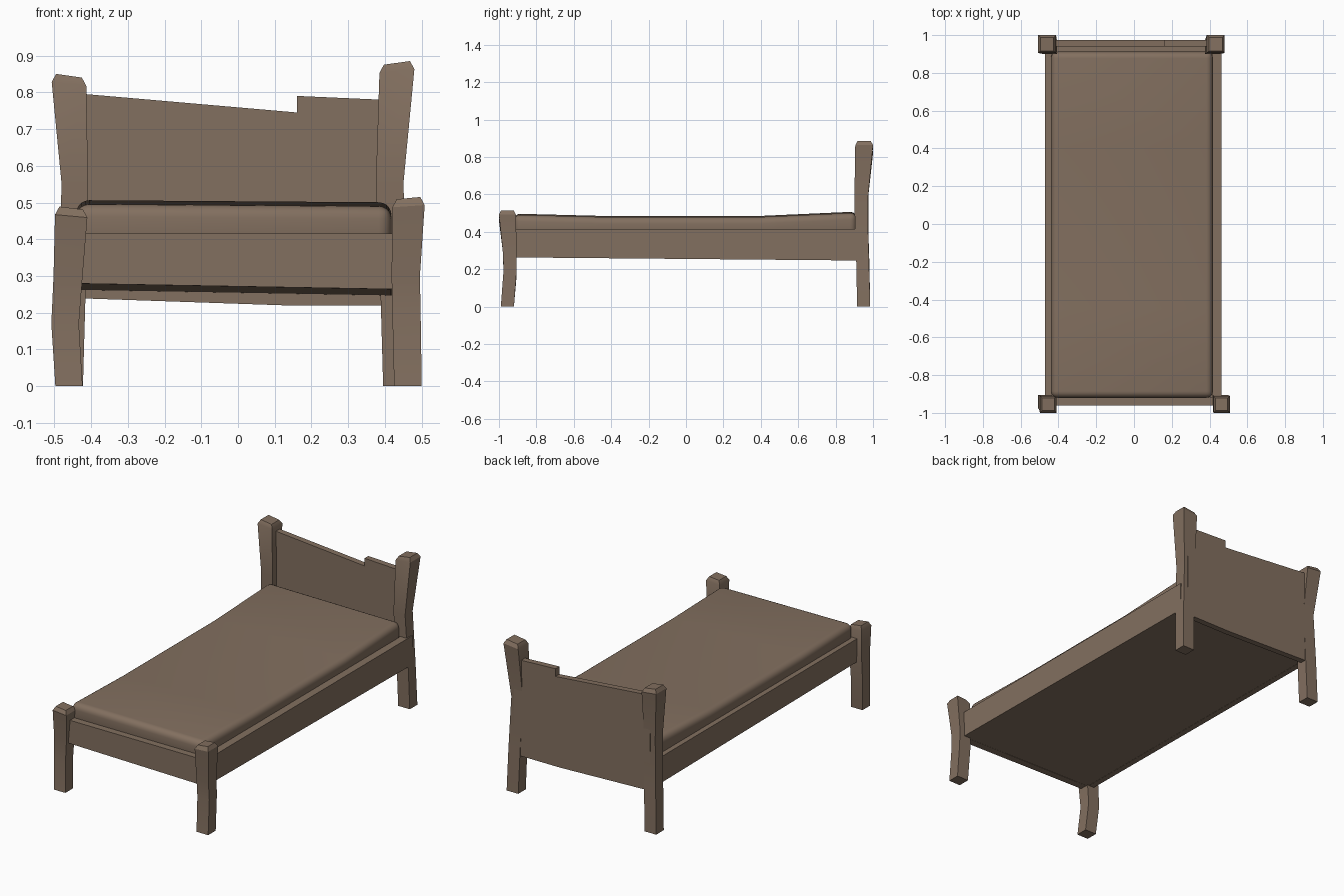
import bpy
import bmesh

cube = bpy.data.objects.get("Cube")
if cube:
    bpy.data.objects.remove(cube, do_unlink=True)

wood = bpy.data.materials.new("brown wood")
wood.use_nodes = True
BROWN = (0.225, 0.16, 0.115, 1)
wood.diffuse_color = BROWN
wood.node_tree.nodes["Principled BSDF"].inputs["Base Color"].default_value = BROWN


def finish(name, bm, smooth=None):
    bmesh.ops.recalc_face_normals(bm, faces=bm.faces[:])
    mesh = bpy.data.meshes.new(name)
    bm.to_mesh(mesh)
    bm.free()
    mesh.materials.append(wood)
    ob = bpy.data.objects.new(name, mesh)
    bpy.context.collection.objects.link(ob)
    if smooth:
        bpy.ops.object.select_all(action="DESELECT")
        ob.select_set(True)
        bpy.context.view_layer.objects.active = ob
        bpy.ops.object.shade_smooth_by_angle(angle=smooth)
    return ob


def loft(name, rings, smooth=None):
    """Skin a closed solid through rings of equal point count."""
    bm = bmesh.new()
    rows = [[bm.verts.new(p) for p in ring] for ring in rings]
    n = len(rows[0])
    for a, b in zip(rows, rows[1:]):
        for i in range(n):
            j = (i + 1) % n
            bm.faces.new((a[i], a[j], b[j], b[i]))
    bm.faces.new(rows[0][::-1])
    bm.faces.new(rows[-1])
    return finish(name, bm, smooth)


def leg(name, stations, tilt):
    """Bent square post; stations are z, x0, x1, y0, y1, ending in a chamfered top."""
    def ring(z, x0, x1, y0, y1, t=0):
        return [(x0, y0, z - t), (x1, y0, z + t), (x1, y1, z + t), (x0, y1, z - t)]
    rings = [ring(*s) for s in stations[:-1]]
    z, x0, x1, y0, y1 = stations[-1]
    c = 0.012
    rings.append(ring(z - 0.022, x0, x1, y0, y1, tilt))
    rings.append(ring(z, x0 + c, x1 - c, y0 + c, y1 - c, tilt))
    loft(name, rings, 0.5)


# Four crooked corner posts
leg("front_right_leg", [(0, -.497, -.423, -.99, -.92), (.17, -.508, -.433, -.975, -.905),
                        (.30, -.502, -.423, -.98, -.905), (.485, -.498, -.41, -1, -.91)], -.004)
leg("front_left_leg", [(0, .425, .5, -.99, -.92), (.20, .42, .497, -.975, -.905),
                       (.30, .418, .495, -.98, -.905), (.512, .42, .508, -1, -.91)], .003)
leg("back_right_post", [(0, -.497, -.422, .915, .985), (.25, -.49, -.415, .91, .98),
                        (.55, -.48, -.408, .90, .97), (.845, -.507, -.413, .905, 1)], -.005)
leg("back_left_post", [(0, .395, .47, .915, .985), (.25, .388, .463, .91, .978),
                       (.55, .375, .45, .90, .97), (.88, .385, .48, .905, 1)], .005)


def under(x, y):
    """Height of the gently sloping underside."""
    return .263 - .018 * x - .009 * y


def board(name, x0, x1, y0, y1, top, lift=0):
    base = [(x0, y0), (x1, y0), (x1, y1), (x0, y1)]
    loft(name, [[(x, y, under(x, y) + lift) for x, y in base],
                [(x, y, top) for x, y in base]])


# Bed frame
board("right_rail", -.47, -.435, -.93, .95, .415)
board("left_rail", .415, .463, -.93, .95, .415)
board("front_rail", -.46, .455, -.96, -.915, .415)
board("back_rail", -.435, .415, .905, .945, .415)
board("bed_base", -.44, .42, -.92, .91, .40, .001)

# Soft mattress that rises towards both ends
rings = []
for y, z in ((-.92, .495), (-.45, .483), (.4, .483), (.912, .506)):
    rings.append([(-.44, y, .38), (.418, y, .38), (.418, y, z - .004), (-.44, y, z + .002)])
mattress = loft("mattress", rings)
bevel = mattress.modifiers.new("rounded edges", "BEVEL")
bevel.width = .035
bevel.segments = 5
bevel.limit_method = "ANGLE"
for p in mattress.data.polygons:
    p.use_smooth = True

# Headboard with a stepped, slanted top
outline = [(-.45, .24), (.13, .22), (.43, .22), (.43, .778),
           (.16, .79), (.16, .745), (-.45, .798)]
loft("headboard", [[(x, y, z) for x, z in outline] for y in (.94, .975)])
